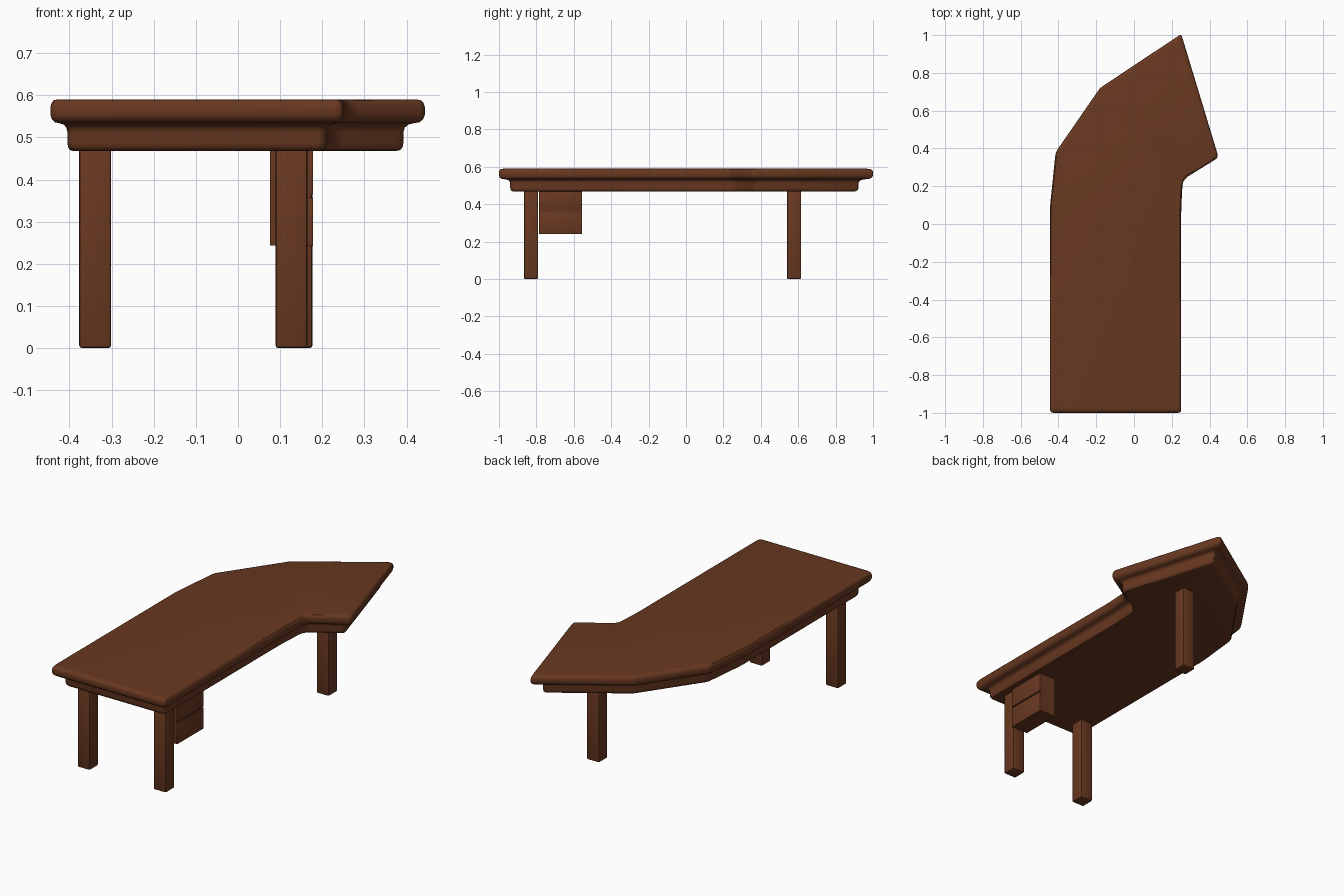
import bpy, bmesh, math
from mathutils import Vector

if "Cube" in bpy.data.objects:
    bpy.data.objects.remove(bpy.data.objects["Cube"])

wood = bpy.data.materials.new("brown_wood")
wood.diffuse_color = (0.14, 0.04, 0.015, 1)
wood.use_nodes = True
wood.node_tree.nodes["Principled BSDF"].inputs["Base Color"].default_value = wood.diffuse_color


def finish(name, bm, angle=40):
    bmesh.ops.recalc_face_normals(bm, faces=bm.faces)
    mesh = bpy.data.meshes.new(name)
    bm.to_mesh(mesh)
    bm.free()
    obj = bpy.data.objects.new(name, mesh)
    bpy.context.collection.objects.link(obj)
    mesh.materials.append(wood)
    bpy.ops.object.select_all(action='DESELECT')
    bpy.context.view_layer.objects.active = obj
    obj.select_set(True)
    bpy.ops.object.shade_smooth_by_angle(angle=math.radians(angle))
    return obj


def box(name, x, y, z, bevel=0.0):
    bm = bmesh.new()
    bmesh.ops.create_cube(bm, size=1)
    for v in bm.verts:
        v.co = [a + (b - a) * (c + 0.5) for (a, b), c in zip((x, y, z), v.co)]
    if bevel:
        bmesh.ops.bevel(bm, geom=bm.edges[:], offset=bevel, segments=2,
                        profile=0.5, affect='EDGES')
    return finish(name, bm)


# Desk top outline, counter-clockwise, with the moulding depth of each edge
outline = [Vector(p) for p in (
    (-0.445, -1), (0.25, -1), (0.25, 0.08), (0.258, 0.235), (0.448, 0.352),
    (0.25, 1.006), (-0.18, 0.72), (-0.415, 0.38), (-0.445, 0.09))]
depth = [0.06, 0.04, 0.04, 0.043, 0.043, 0.054, 0.05, 0.04, 0.04]
cuts = [0.02, 0.02, 0.03, 0.035, 0.02, 0.015, 0.015, 0.02, 0.03]
N = len(outline)


def inset(f):
    lines = []
    for i in range(N):
        d = (outline[(i + 1) % N] - outline[i]).normalized()
        lines.append((outline[i] + Vector((-d.y, d.x)) * depth[i] * f, d))
    corners = []
    for i in range(N):
        (p, d), (q, e) = lines[i - 1], lines[i]
        t = (q - p).cross(e) / d.cross(e)
        corners.append(p + d * t)
    ring = []
    for i, v in enumerate(corners):
        a = v + (corners[i - 1] - v).normalized() * cuts[i]
        b = v + (corners[(i + 1) % N] - v).normalized() * cuts[i]
        for k in range(4):
            t = k / 3
            ring.append(a * (1 - t) ** 2 + v * 2 * t * (1 - t) + b * t * t)
    return ring


# Moulded top: profile of (inset fraction, height) swept around the outline
profile = [(1.35, 0.468), (1.15, 0.470), (1.04, 0.477), (1, 0.488),
           (1, 0.513), (0.94, 0.523), (0.8, 0.530), (0.6, 0.533),
           (0.25, 0.536), (0.08, 0.543), (0, 0.554), (0, 0.572),
           (0.05, 0.581), (0.17, 0.588), (0.38, 0.590)]
bm = bmesh.new()
rings = [[bm.verts.new((p.x, p.y, z)) for p in inset(f)] for f, z in profile]
for lo, hi in zip(rings, rings[1:]):
    for i in range(len(lo)):
        j = (i + 1) % len(lo)
        bm.faces.new((lo[i], lo[j], hi[j], hi[i]))
bm.faces.new(rings[0][::-1])
bm.faces.new(rings[-1])
finish("desk_top", bm)

# Three square legs with softened edges
for name, x, y in (("front_left_leg", -0.339, -0.828),
                   ("front_right_leg", 0.127, -0.828),
                   ("back_leg", 0.139, 0.578)):
    box(name, (x - 0.038, x + 0.038), (y - 0.038, y + 0.038), (0, 0.48), 0.007)

# Hanging drawer case with two drawer fronts on the right side
box("drawer_case", (0.076, 0.172), (-0.785, -0.556), (0.243, 0.48))
box("upper_drawer_front", (0.168, 0.178), (-0.786, -0.555), (0.364, 0.475), 0.001)
box("lower_drawer_front", (0.168, 0.178), (-0.786, -0.555), (0.242, 0.357), 0.001)
